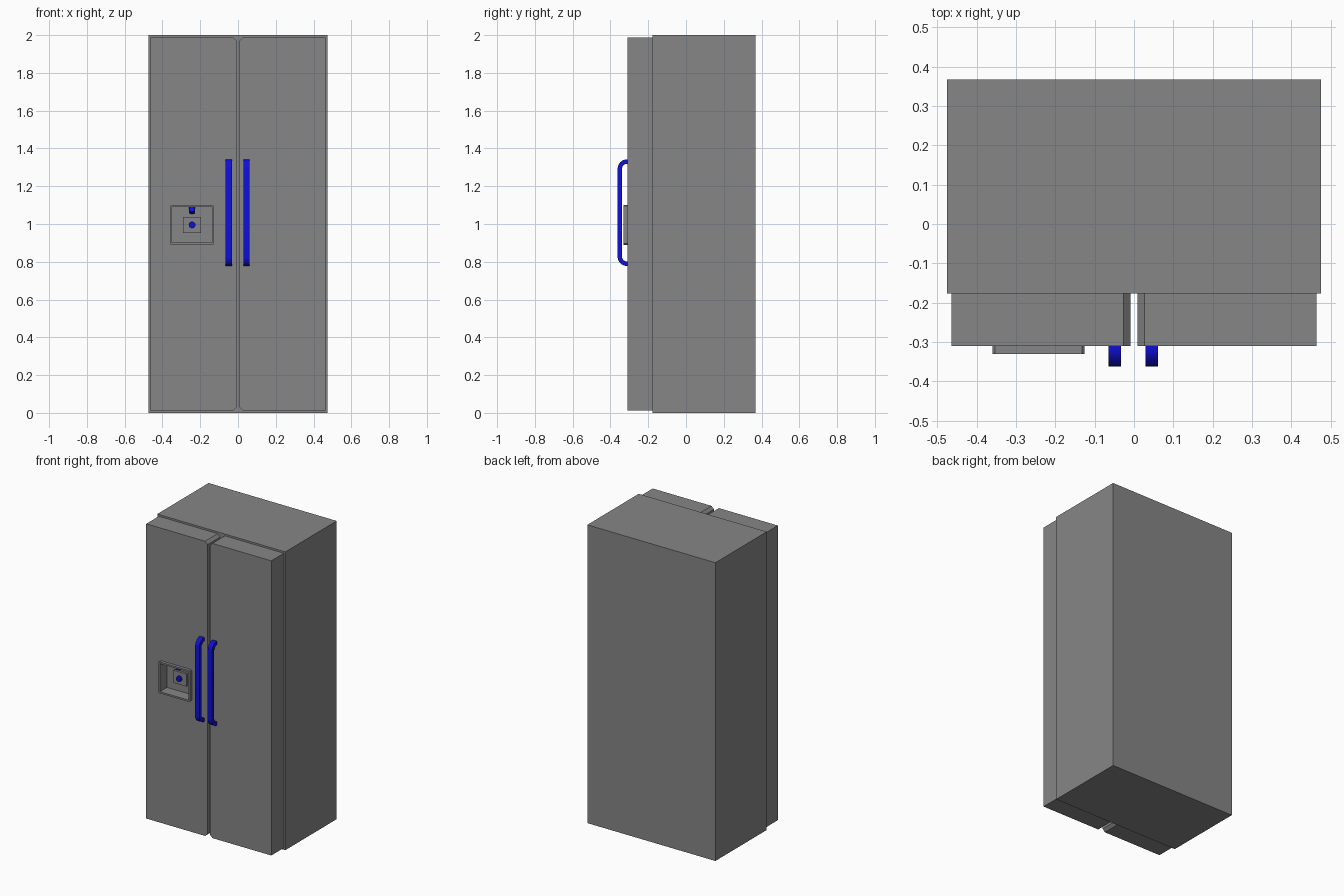
import bpy, bmesh, math
from mathutils import Matrix, Vector

cube = bpy.data.objects.get("Cube")
if cube:
    bpy.data.objects.remove(cube, do_unlink=True)


def material(name, colour):
    m = bpy.data.materials.new(name)
    m.use_nodes = True
    m.diffuse_color = (*colour, 1)
    m.node_tree.nodes["Principled BSDF"].inputs["Base Color"].default_value = (*colour, 1)
    return m


GREY = material("steel grey", (0.24, 0.24, 0.24))
BLUE = material("handle blue", (0.005, 0.005, 0.7))


def finish(name, bm, mat):
    bmesh.ops.recalc_face_normals(bm, faces=bm.faces)
    mesh = bpy.data.meshes.new(name)
    bm.to_mesh(mesh)
    bm.free()
    mesh.materials.append(mat)
    obj = bpy.data.objects.new(name, mesh)
    bpy.context.collection.objects.link(obj)
    return obj


def box(name, x, y, z, mat=GREY):
    """Box from (low, high) ranges on each axis."""
    bm = bmesh.new()
    bmesh.ops.create_cube(bm, size=1)
    for v in bm.verts:
        v.co = Vector([(r[0] + r[1]) / 2 + c * (r[1] - r[0]) for r, c in zip((x, y, z), v.co)])
    return finish(name, bm, mat)


def prism(name, points, axis, start, end, mat=GREY):
    """Extrude a closed outline along x or y."""
    bm = bmesh.new()
    if axis == "y":
        verts = [bm.verts.new((a, start, b)) for a, b in points]
        step = Vector((0, end - start, 0))
    else:
        verts = [bm.verts.new((start, a, b)) for a, b in points]
        step = Vector((end - start, 0, 0))
    face = bm.faces.new(verts)
    ext = bmesh.ops.extrude_face_region(bm, geom=[face], use_keep_orig=True)
    moved = [g for g in ext["geom"] if isinstance(g, bmesh.types.BMVert)]
    bmesh.ops.translate(bm, verts=moved, vec=step)
    return finish(name, bm, mat)


def cylinder(name, radius, length, centre, tilt, sides=16):
    bm = bmesh.new()
    bmesh.ops.create_cone(bm, cap_ends=True, segments=sides, radius1=radius, radius2=radius,
                          depth=length,
                          matrix=Matrix.Translation(centre) @ Matrix.Rotation(tilt, 4, "X"))
    return finish(name, bm, BLUE)


def smooth(obj):
    bpy.ops.object.select_all(action="DESELECT")
    obj.select_set(True)
    bpy.context.view_layer.objects.active = obj
    bpy.ops.object.shade_smooth_by_angle(angle=math.radians(35))


def cut(obj, cutter):
    mod = obj.modifiers.new("recess", "BOOLEAN")
    mod.operation, mod.solver, mod.object = "DIFFERENCE", "EXACT", cutter
    bpy.context.view_layer.objects.active = obj
    bpy.ops.object.modifier_apply(modifier=mod.name)


# Cabinet
SEAM, FACE = -0.177, -0.31
box("cabinet", (-0.475, 0.475), (SEAM, 0.367), (0, 2))

# Doors, with clipped corners beside the central gap
doors = {}
low, high, clip = 0.012, 1.988, 0.018
for side, s in (("right", -1), ("left", 1)):
    outer, inner = s * 0.464, s * 0.009
    outline = [(outer, low), (inner + s * clip, low), (inner, low + clip),
               (inner, high - clip), (inner + s * clip, high), (outer, high)]
    doors[side] = prism(side + "_door", outline, "y", FACE, SEAM)

# Dispenser rim and recess
cx, cz, w, h, c = -0.243, 0.995, 0.117, 0.105, 0.006
rim_outline = [(cx - w + c, cz - h), (cx + w - c, cz - h), (cx + w, cz - h + c),
               (cx + w, cz + h - c), (cx + w - c, cz + h), (cx - w + c, cz + h),
               (cx - w, cz + h - c), (cx - w, cz - h + c)]
rim = prism("dispenser_rim", rim_outline, "y", -0.33, FACE)
lip, back = 0.011, -0.255
cutter = box("recess_cutter", (cx - w + lip, cx + w - lip), (-0.4, back),
             (cz - h + lip, cz + h - lip))
cut(rim, cutter)
cut(doors["right"], cutter)
bpy.data.objects.remove(cutter, do_unlink=True)

# Dispenser plate, button and spout
box("dispenser_plate", (cx - 0.048, cx + 0.048), (back - 0.014, back), (cz - 0.042, cz + 0.042))
smooth(cylinder("dispenser_button", 0.018, 0.02, (cx, back - 0.02, cz), math.pi / 2))
smooth(cylinder("dispenser_spout", 0.016, 0.04, (cx, -0.28, cz + 0.083), math.radians(-25)))


# Handles: flat bars with rounded ends turned back to the doors
def bow(radius, reach):
    """Quarter bends at the top and bottom of the bar, in y and z."""
    mid, half = 1.06, 0.28
    pts = []
    for s in (1, -1):
        angles = [i * math.pi / 16 for i in range(9)]
        arc = [(FACE - 0.004 - radius * math.sin(a) * 0.96,
                mid + s * (half - 0.048 + radius * math.cos(a))) for a in angles]
        arc.insert(0, (FACE + 0.002, arc[0][1]))
        pts += arc if s == 1 else arc[::-1]
    return [(y + reach, z) for y, z in pts]


handle_outline = bow(0.05, 0) + bow(0.026, 0)[::-1]
for side, x in (("right", -0.049), ("left", 0.045)):
    smooth(prism(side + "_handle", handle_outline, "x", x - 0.016, x + 0.016, BLUE))
